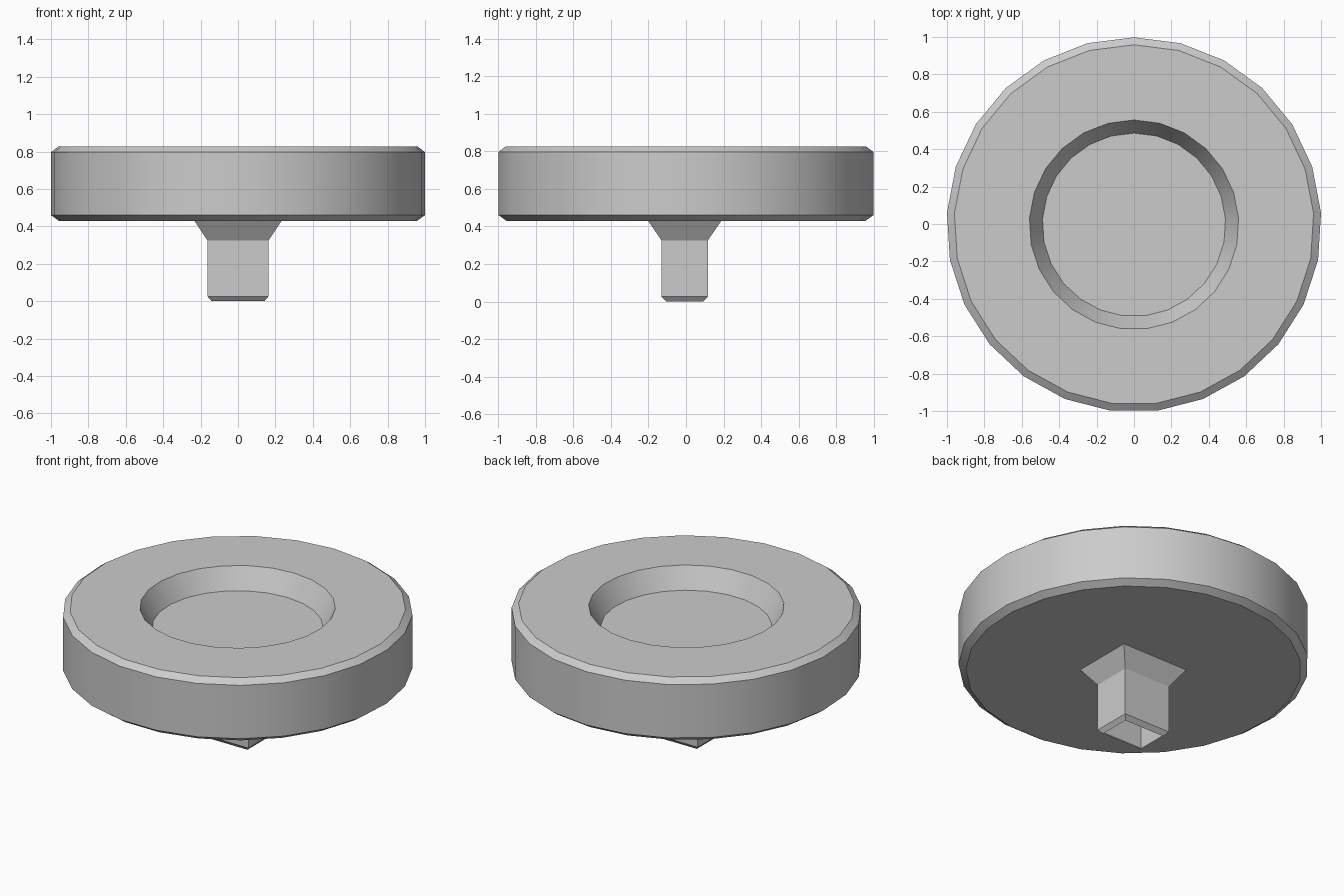
import bpy, bmesh, math

if "Cube" in bpy.data.objects:
    bpy.data.objects.remove(bpy.data.objects["Cube"])

CY = -0.004   # centre of the odd-sided circle
SIDES = 25


def circle(r, z):
    pts = []
    for i in range(SIDES):
        a = math.pi / 2 + 2 * math.pi * i / SIDES
        pts.append((r * math.cos(a), CY + r * math.sin(a), z))
    return pts


def rect(hx, hy, z):
    return [(sx * hx, CY - 0.003 + sy * hy, z)
            for sx, sy in ((-1, -1), (1, -1), (1, 1), (-1, 1))]


def loft(name, rings, caps=False):
    """Bridge successive rings with quads, optionally closing both ends."""
    bm = bmesh.new()
    loops = [[bm.verts.new(p) for p in ring] for ring in rings]
    n = len(loops[0])
    for a, b in zip(loops, loops[1:]):
        for i in range(n):
            j = (i + 1) % n
            bm.faces.new((a[i], a[j], b[j], b[i]))
    if caps:
        bm.faces.new(loops[0][::-1])
        bm.faces.new(loops[-1])
    mesh = bpy.data.meshes.new(name)
    bm.to_mesh(mesh)
    bm.free()
    obj = bpy.data.objects.new(name, mesh)
    bpy.context.collection.objects.link(obj)
    return obj


# Round head with chamfered rims and a dished recess in the top
head = loft("round_head", [circle(r, z) for r, z in (
    (0.96, 0.43), (1.002, 0.46), (1.002, 0.797), (0.962, 0.827),
    (0.56, 0.827), (0.49, 0.70))], caps=True)

# Rectangular stem: open chamfered tip, straight shaft, flared collar
stem = loft("stem", [rect(*p) for p in (
    (0.141, 0.099, 0.0), (0.163, 0.123, 0.026),
    (0.163, 0.123, 0.325), (0.233, 0.195, 0.43))])

for obj in (head, stem):
    bpy.ops.object.select_all(action='DESELECT')
    obj.select_set(True)
    bpy.context.view_layer.objects.active = obj
    bpy.ops.object.shade_smooth_by_angle(angle=math.radians(28))
